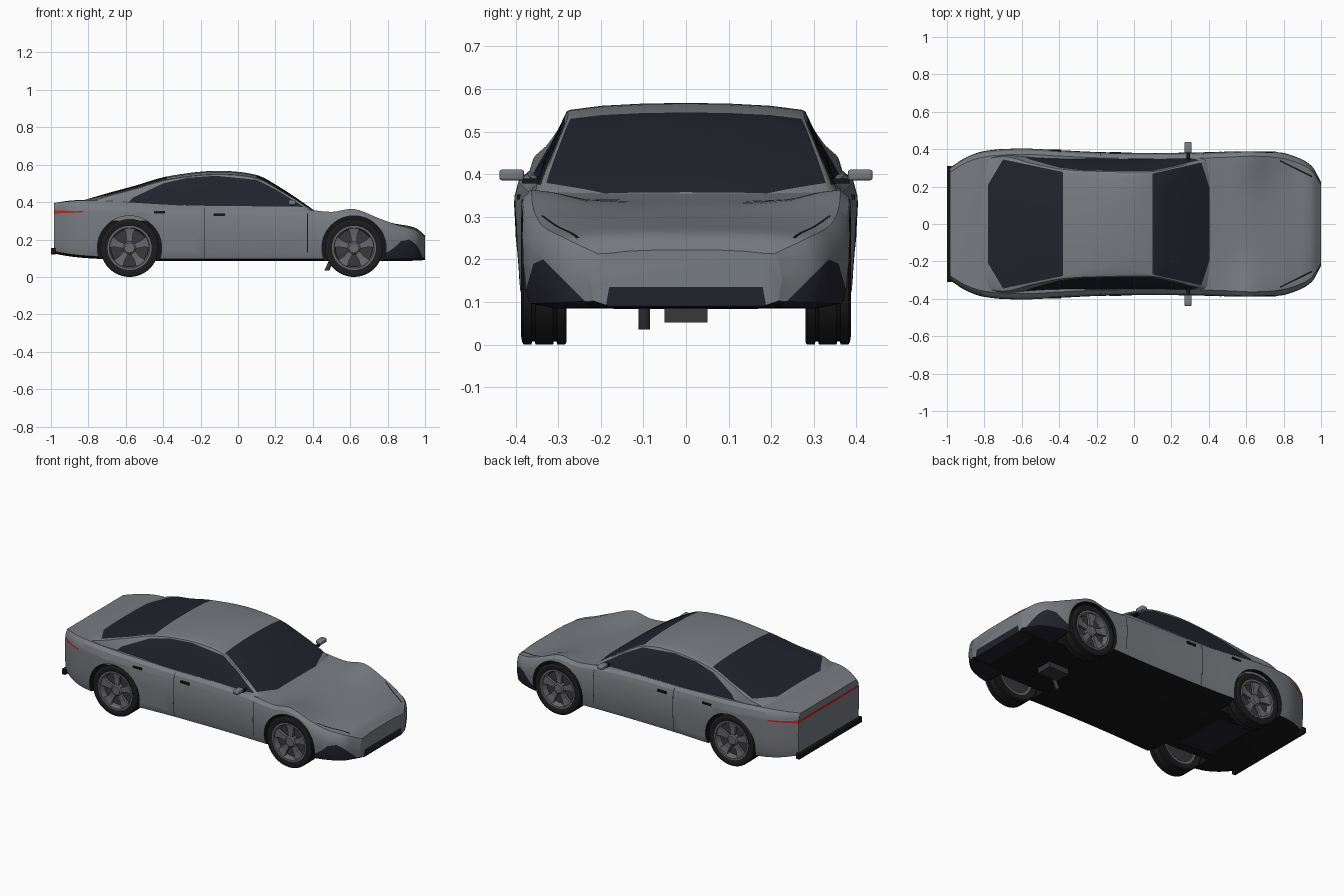
import bpy, bmesh
from math import sin, cos, pi, radians
from mathutils import Vector

cube = bpy.data.objects.get("Cube")
if cube:
    bpy.data.objects.remove(cube, do_unlink=True)


def material(name, r, g, b):
    mat = bpy.data.materials.new(name)
    mat.use_nodes = True
    mat.diffuse_color = (r, g, b, 1)
    shader = next(n for n in mat.node_tree.nodes if n.type == 'BSDF_PRINCIPLED')
    shader.inputs["Base Color"].default_value = (r, g, b, 1)
    return mat


paint_grey = material("grey_paint", 0.19, 0.2, 0.22)
black = material("black_trim", 0.008, 0.008, 0.009)
glass = material("dark_glass", 0.016, 0.016, 0.026)
red = material("red_lamp", 0.5, 0.02, 0.015)
rubber = material("tyre_rubber", 0.012, 0.012, 0.013)
alloy = material("wheel_alloy", 0.14, 0.14, 0.15)
metal = material("dark_metal", 0.04, 0.04, 0.045)
SHELL = [paint_grey, black, glass, red]
PAINT, BLACK, GLASS, RED = range(len(SHELL))


def finish(name, bm, mats):
    """Turn a bmesh into a named object."""
    mesh = bpy.data.meshes.new(name)
    bm.to_mesh(mesh)
    bm.free()
    for mat in mats:
        mesh.materials.append(mat)
    ob = bpy.data.objects.new(name, mesh)
    bpy.context.collection.objects.link(ob)
    return ob


def activate(ob):
    bpy.ops.object.select_all(action='DESELECT')
    ob.select_set(True)
    bpy.context.view_layer.objects.active = ob


def smooth(ob):
    activate(ob)
    bpy.ops.object.shade_smooth_by_angle(angle=radians(32))


def skin(bm, rings, loop=False):
    """Join rings of points with quads, closing into a loop or capping the ends."""
    rings = [[bm.verts.new(p) for p in ring] for ring in rings]
    pairs = list(zip(rings, rings[1:]))
    if loop:
        pairs.append((rings[-1], rings[0]))
    else:
        bm.faces.new(rings[0])
        bm.faces.new(rings[-1])
    for a, b in pairs:
        for k in range(len(a)):
            n = (k + 1) % len(a)
            bm.faces.new((a[k], a[n], b[n], b[k]))
    bmesh.ops.recalc_face_normals(bm, faces=bm.faces)


def lathe(name, profile, x, z, mats, loop=False, seg=48):
    """Spin (y, radius) points around an axis parallel to y."""
    bm = bmesh.new()
    turn = [2 * pi * k / seg for k in range(seg)]
    skin(bm, [[(x + r * cos(t), y, z + r * sin(t)) for t in turn] for y, r in profile], loop)
    ob = finish(name, bm, mats)
    smooth(ob)
    return ob


def box(name, lo, hi, mat, bevel=0.0):
    bm = bmesh.new()
    (ax, ay, az), (bx, by, bz) = lo, hi
    skin(bm, [[(ax, ay, z), (bx, ay, z), (bx, by, z), (ax, by, z)] for z in (az, bz)])
    if bevel:
        bmesh.ops.bevel(bm, geom=bm.edges[:], offset=bevel, segments=3, affect='EDGES', profile=0.5)
    ob = finish(name, bm, [mat])
    smooth(ob)


def blend(table, x):
    """Smoothly interpolate the rows of a table keyed by x."""
    last = len(table) - 1
    i = max(k for k in range(last) if table[k][0] <= x or k == 0)
    h = table[i + 1][0] - table[i][0]
    t = min(max((x - table[i][0]) / h, 0), 1)

    def slope(k, c):
        a, b = table[max(k - 1, 0)], table[min(k + 1, last)]
        return (b[c] - a[c]) / (b[0] - a[0])
    out = []
    for c in range(1, len(table[0])):
        p, q = table[i][c], table[i + 1][c]
        s = t * t * (3 - 2 * t)
        out.append(p + (q - p) * s + h * t * (1 - t) * ((1 - t) * slope(i, c) - t * slope(i + 1, c)))
    return out


def loft(table, section, count):
    """Loft mirrored half sections along x, with closer stations at both ends."""
    start, end = table[0][0], table[-1][0]
    bm = bmesh.new()
    rings = []
    for k in range(count + 1):
        x = start + (end - start) * (1 - cos(pi * k / count)) / 2
        half = section(*blend(table, x))
        rings.append([(x, y, z) for y, z in half] + [(x, -y, z) for y, z in half[-2:0:-1]])
    skin(bm, rings)
    return bm


def colour(bm, axes, poly, index, test):
    """Cut a convex outline, projected on two axes, into the faces and colour it."""
    i, j = axes
    mid = [sum(p[c] for p in poly) / len(poly) for c in (0, 1)]
    planes = []

    def inside():
        bm.normal_update()
        picked = []
        for f in bm.faces:
            c = f.calc_center_median()
            if test(f.normal, c) and all((c - o).dot(n) < 0 for o, n in planes):
                picked.append(f)
        return picked
    for a, b in zip(poly, poly[1:] + poly[:1]):
        o, n = Vector(), Vector()
        o[i], o[j] = a
        n[i], n[j] = b[1] - a[1], a[0] - b[0]
        if n[i] * (mid[0] - a[0]) + n[j] * (mid[1] - a[1]) > 0:
            n.negate()
        n.normalize()
        faces = inside()
        geom = faces + list({e for f in faces for e in f.edges}) + list({v for f in faces for v in f.verts})
        bmesh.ops.bisect_plane(bm, geom=geom, dist=1e-5, plane_co=o, plane_no=n)
        planes.append((o, n))
    for f in inside():
        f.material_index = index


XY, XZ, YZ = (0, 1), (0, 2), (1, 2)


def on_side(n, c):
    return abs(n.y) > 0.6


def on_top(n, c):
    return n.z > 0.3 and abs(n.y) < 0.65


# Lower body: x, half width, shoulder height, centre height, floor height
BODY = [(-0.985, .30, .395, .395, .125), (-0.9, .355, .405, .408, .11), (-0.8, .39, .41, .412, .1),
        (-0.6, .405, .402, .4, .09), (-0.4, .395, .39, .37, .085), (-0.2, .385, .38, .36, .085),
        (0.1, .38, .375, .355, .085), (0.35, .383, .362, .36, .085), (0.5, .388, .348, .34, .085),
        (0.62, .394, .363, .325, .085), (0.75, .388, .315, .3, .085), (0.85, .365, .278, .283, .085),
        (0.95, .31, .25, .262, .087), (1.0, .225, .213, .222, .09)]


def body_section(w, zs, zc, zb):
    return [(0, zb), (.8 * w, zb), (.96 * w, zb + .012), (.985 * w, zb + .045), (w, (zb + zs) / 2),
            (.995 * w, zs - .055), (.97 * w, zs - .018), (.92 * w, zs), (.8 * w, zs + (zc - zs) * .15),
            (.6 * w, zs + (zc - zs) * .7), (.3 * w, zc), (0, zc)]


bm = loft(BODY, body_section, 90)
for f in bm.faces:
    if f.normal.z < -0.7:
        f.material_index = BLACK
# Rear lamp band, door seams and front openings
colour(bm, XZ, [(-1.1, .335), (-.83, .345), (-.83, .352), (-1.1, .358)], RED, lambda n, c: n.z < 0.8)
for x, low, high in ((-.18, .1, .37), (.37, .13, .34), (-.42, .1, .2)):
    colour(bm, XZ, [(x, low), (x + .004, low), (x + .004, high), (x, high)], BLACK, on_side)
colour(bm, YZ, [(-.19, .08), (.19, .08), (.18, .135), (-.18, .135)], GLASS, lambda n, c: c.x > 0.9)
for s in (1, -1):
    colour(bm, YZ, [(s * .215, .08), (s * .335, .2), (s * .358, .19), (s * .39, .08)], GLASS,
           lambda n, c: c.x > 0.78)
    colour(bm, XY, [(.78, s * .335), (.95, s * .25), (.955, s * .257), (.78, s * .342)], BLACK,
           lambda n, c: n.z > 0.3)
body = finish("body", bm, SHELL)

# Wheel arches
WHEEL_Z = 0.155
AXLES = {"rear": -0.58, "front": 0.62}
for x in AXLES.values():
    for s in (1, -1):
        cutter = lathe("arch_cutter", [(s * .24, .172), (s * .5, .172)], x, WHEEL_Z, SHELL)
        cutter.hide_render = True
        for p in cutter.data.polygons:
            p.material_index = BLACK
        mod = body.modifiers.new("arch", 'BOOLEAN')
        mod.operation, mod.solver, mod.object = 'DIFFERENCE', 'EXACT', cutter
        activate(body)
        bpy.ops.object.modifier_apply(modifier=mod.name)
        bpy.data.objects.remove(cutter, do_unlink=True)
smooth(body)

# Cabin: x, base half width, roof edge half width, roof edge height, centre height
CABIN = [(-0.86, .34, .325, .383, .4), (-0.7, .375, .36, .434, .447), (-0.55, .372, .325, .474, .488),
         (-0.38, .368, .292, .522, .537), (-0.12, .366, .28, .551, .567), (0.1, .366, .28, .53, .545),
         (0.22, .366, .305, .468, .482), (0.33, .362, .33, .4, .41), (0.43, .355, .345, .33, .34)]


def cabin_section(yb, yc, ze, zt):
    return [(0, .3), (yb, .3), (yb, .325), ((yb + yc) / 2 + .006, (.335 + ze) / 2), (yc, ze - .004),
            (yc - .008, ze), (.7 * yc, ze + (zt - ze) * .6), (.35 * yc, ze + (zt - ze) * .92), (0, zt)]


bm = loft(CABIN, cabin_section, 60)
# Side, front and rear glass
colour(bm, XZ, [(-.6, .385), (-.56, .425), (-.4, .5), (-.27, .53), (-.12, .541), (.1, .519), (.21, .463),
                (.35, .375)], GLASS, on_side)
colour(bm, XY, [(.1, .27), (.36, .328), (.405, .19), (.405, -.19), (.36, -.328), (.1, -.27)], GLASS, on_top)
colour(bm, XY, [(-.38, .278), (-.7, .345), (-.78, .21), (-.78, -.21), (-.7, -.345), (-.38, -.278)], GLASS, on_top)
smooth(finish("cabin", bm, SHELL))

# Wheels
for end, x in AXLES.items():
    for side, s in (("left", 1), ("right", -1)):
        tag = end + "_" + side
        half = [(.0, .148), (.004, .155), (.022, .155), (.024, .148), (.03, .148), (.032, .155)]
        tread = [(.28 + d, r) for d, r in half] + [(.385 - d, r) for d, r in half[::-1]]
        tyre = tread + [(.387, .135), (.38, .117), (.285, .117)]
        lathe(tag + "_tyre", [(s * y, r) for y, r in tyre], x, WHEEL_Z, [rubber], True)
        rim = [(.29, .118), (.382, .118), (.382, .108), (.36, .1), (.29, .1)]
        lathe(tag + "_rim", [(s * y, r) for y, r in rim], x, WHEEL_Z, [alloy], True)
        lathe(tag + "_brake_disc", [(s * .3, .1), (s * .345, .1)], x, WHEEL_Z, [metal])
        lathe(tag + "_hub", [(s * .34, .034), (s * .37, .034), (s * .376, .026)], x, WHEEL_Z, [alloy])
        bm = bmesh.new()
        for k in range(5):
            a = 2 * pi * k / 5 + pi / 2
            rings = []
            for r, w, y in ((.02, .013, .37), (.07, .018, .37), (.108, .032, .376)):
                rings.append([(x + r * cos(a) - u * sin(a), s * v, WHEEL_Z + r * sin(a) + u * cos(a))
                              for u, v in ((-w, y), (w, y), (w, y - .016), (-w, y - .016))])
            skin(bm, rings)
        finish(tag + "_spokes", bm, [alloy])


def side_box(name, x, y, z, mat, bevel=0.0):
    """Place a box on both sides from its x, y and z ranges."""
    for side, s in (("left", 1), ("right", -1)):
        ys = sorted((s * y[0], s * y[1]))
        box(side + "_" + name, (x[0], ys[0], z[0]), (x[1], ys[1], z[1]), mat, bevel)


# Mirrors and door handles
side_box("mirror", (.27, .308), (.38, .438), (.385, .411), paint_grey, .007)
side_box("mirror_stalk", (.282, .3), (.335, .385), (.378, .39), black)
side_box("front_door_handle", (-.13, -.07), (.376, .386), (.327, .34), black)
side_box("rear_door_handle", (-.45, -.39), (.388, .397), (.34, .352), black)

# Rear bumper strip and underside parts
box("rear_bumper", (-1.0, -.31, .12), (-.975, .31, .155), black, .004)
box("front_underbox", (.52, -.05, .052), (.66, .05, .1), metal)
box("rear_underpanel", (-.7, -.17, .083), (-.48, .17, .1), glass)
bm = bmesh.new()
skin(bm, [[(x + .013 * cos(k * pi / 8), -.098 + .013 * sin(k * pi / 8), z) for k in range(16)]
          for x, z in ((.475, .035), (.505, .1))])
smooth(finish("underside_pipe", bm, [metal]))
